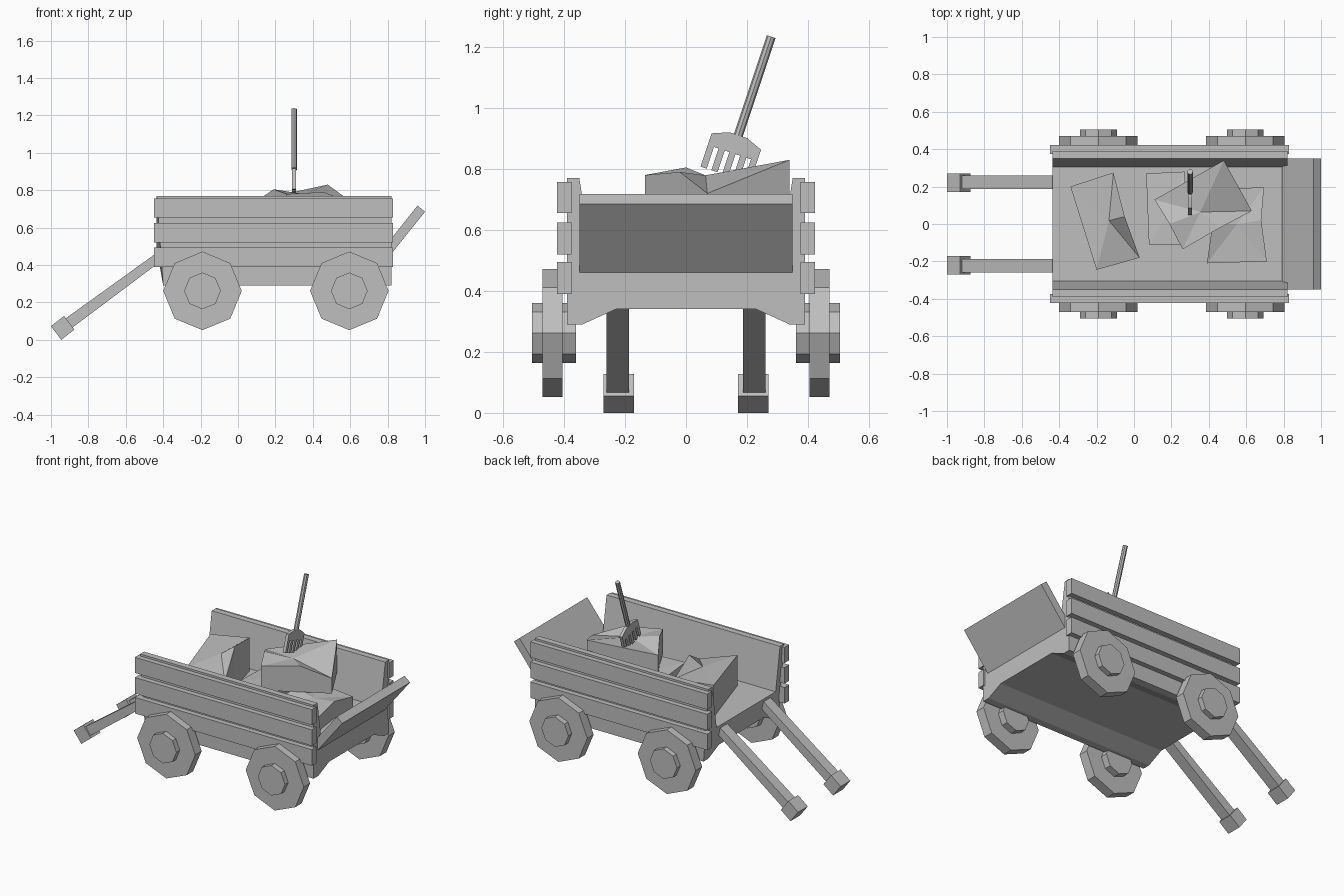
import bpy
import bmesh
from math import cos, sin, pi
from mathutils import Vector

cube = bpy.data.objects.get("Cube")
if cube:
    bpy.data.objects.remove(cube, do_unlink=True)

grey = bpy.data.materials.new("plain_grey")
grey.use_nodes = True
grey.diffuse_color = (0.52, 0.52, 0.52, 1)
grey.node_tree.nodes["Principled BSDF"].inputs["Base Color"].default_value = grey.diffuse_color


def loft(name, start, end, fan=False):
    """Solid between two matching rings of points."""
    bm = bmesh.new()
    a = [bm.verts.new(p) for p in start]
    b = [bm.verts.new(p) for p in end]
    n = len(a)
    bm.faces.new(a)
    if fan:
        hub = bm.verts.new(sum((Vector(p) for p in end), Vector()) / n)
        for i in range(n):
            bm.faces.new((b[i], b[(i + 1) % n], hub))
    else:
        bm.faces.new(b)
    for i in range(n):
        j = (i + 1) % n
        bm.faces.new((a[i], a[j], b[j], b[i]))
    bmesh.ops.recalc_face_normals(bm, faces=bm.faces)
    mesh = bpy.data.meshes.new(name)
    bm.to_mesh(mesh)
    bm.free()
    mesh.materials.append(grey)
    obj = bpy.data.objects.new(name, mesh)
    bpy.context.collection.objects.link(obj)
    return obj


def box(name, lo, hi):
    (x0, y0, z0), (x1, y1, z1) = lo, hi
    ring = [(x0, y0), (x1, y0), (x1, y1), (x0, y1)]
    return loft(name, [(x, y, z0) for x, y in ring], [(x, y, z1) for x, y in ring])


def side_prism(name, profile, y0, y1):
    """Extrude an x-z profile along y."""
    return loft(name, [(x, y0, z) for x, z in profile], [(x, y1, z) for x, z in profile])


def octagon(x, z, radius):
    return [(x + radius * cos(i * pi / 4), z + radius * sin(i * pi / 4)) for i in range(8)]


# Wagon bed: U-shaped cross-section with a slightly raked open end
half = [(0.23, 0.34), (0.34, 0.29), (0.39, 0.29), (0.39, 0.77), (0.35, 0.77), (0.305, 0.49)]
section = half + [(-y, z) for y, z in reversed(half)]
loft("wagon_bed",
     [(-0.40 if z < 0.4 else -0.435, y, z) for y, z in section],
     [(0.82, y, z) for y, z in section])

# Open tailgate
side_prism("tailgate", [(0.79, 0.44), (0.79, 0.505), (0.96, 0.718), (1.0, 0.685), (0.82, 0.46)],
           -0.35, 0.35)

for s, side in ((1, "back"), (-1, "front")):
    # Side planks
    for i, (z0, z1) in enumerate(((0.39, 0.495), (0.52, 0.625), (0.655, 0.757))):
        box(f"{side}_plank_{i + 1}", (-0.45, s * 0.375, z0), (0.83, s * 0.423, z1))
    # Wheels and hubs
    for x, end in ((-0.19, "right"), (0.595, "left")):
        side_prism(f"{side}_{end}_wheel", octagon(x, 0.262, 0.21), s * 0.405, s * 0.47)
        side_prism(f"{side}_{end}_hub", octagon(x, 0.262, 0.098), s * 0.36, s * 0.505)
    # Pull shafts and their square grips
    side_prism(f"{side}_shaft", [(-0.40, 0.43), (-0.40, 0.49), (-0.935, 0.105), (-0.90, 0.055)],
               s * 0.187, s * 0.26)
    side_prism(f"{side}_grip", [(-1.0, 0.073), (-0.945, 0.0), (-0.875, 0.055), (-0.93, 0.128)],
               s * 0.17, s * 0.27)

# Bales: straight sides with uneven tops
bales = {
    "end_bale": (0.48, [(-0.34, 0.2, 0.7), (-0.11, 0.275, 0.71), (-0.05, 0.04, 0.76),
                        (0.03, -0.18, 0.63), (-0.2, -0.245, 0.69)]),
    "middle_bale": (0.48, [(0.065, 0.27, 0.6), (0.27, 0.28, 0.6), (0.28, 0.08, 0.63),
                           (0.3, -0.11, 0.61), (0.08, -0.11, 0.62)]),
    "gate_bale": (0.48, [(0.41, 0.19, 0.6), (0.695, 0.195, 0.57), (0.68, 0.02, 0.6),
                         (0.71, -0.2, 0.58), (0.39, -0.21, 0.6), (0.42, 0.0, 0.63)]),
    "top_bale": (0.62, [(0.11, 0.13, 0.75), (0.48, 0.34, 0.83), (0.63, 0.07, 0.72),
                        (0.46, -0.02, 0.79), (0.26, -0.135, 0.78), (0.19, 0.0, 0.805)]),
}
for name, (base, ring) in bales.items():
    loft(name, [(x, y, base) for x, y, z in ring], ring, fan=True)


# Fork stuck in the top bale; u runs across the head, v along the handle
def fork(x, u, v):
    return Vector((0.3 + x, 0.165 + 0.95 * u + 0.316 * v, 0.89 - 0.316 * u + 0.95 * v))


def fork_plate(name, outline):
    loft(name, [fork(-0.01, u, v) for u, v in outline], [fork(0.01, u, v) for u, v in outline])


fork_plate("fork_head", [(-0.085, -0.04), (-0.085, 0), (-0.03, 0.022), (0.03, 0.022),
                         (0.085, 0), (0.085, -0.04)])
for i in range(5):
    u = -0.0745 + i * 0.03725
    fork_plate(f"fork_tine_{i + 1}", [(u - 0.0105, -0.115), (u - 0.0105, -0.035),
                                      (u + 0.0105, -0.035), (u + 0.0105, -0.115)])
for name, r, v0, v1 in (("fork_neck", 0.01, 0, 0.03), ("fork_handle", 0.015, 0.02, 0.362)):
    ring = octagon(0, 0, r)
    loft(name, [fork(a, b, v0) for a, b in ring], [fork(a, b, v1) for a, b in ring])
